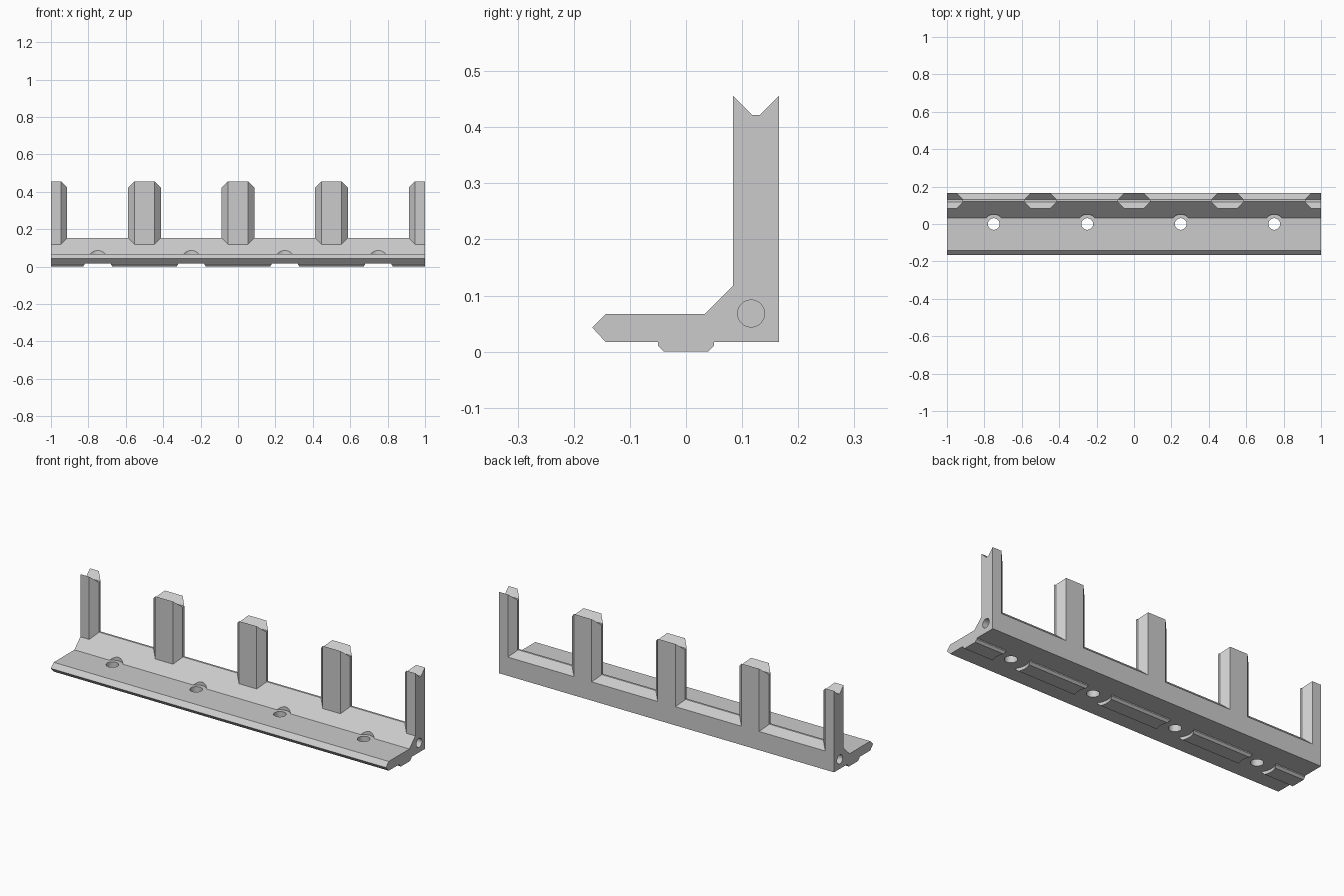
import bpy, bmesh
from math import radians
from mathutils import Vector

default = bpy.data.objects.get("Cube")
if default:
    bpy.data.objects.remove(default)

grey = bpy.data.materials.new("light_grey")
grey.use_nodes = True
grey.diffuse_color = (0.6, 0.6, 0.6, 1)
grey.node_tree.nodes["Principled BSDF"].inputs["Base Color"].default_value = (0.6, 0.6, 0.6, 1)

HOLES = (-0.75, -0.25, 0.25, 0.75)
POSTS = (-1, -0.5, 0, 0.5, 1)


def prism(name, outline, axis, low, high):
    """Extrude a closed outline along x (y, z points) or z (x, y points)."""
    bm = bmesh.new()
    place = (lambda a, b: (low, a, b)) if axis == "x" else (lambda a, b: (a, b, low))
    face = bm.faces.new([bm.verts.new(place(a, b)) for a, b in outline])
    shift = Vector((high - low, 0, 0)) if axis == "x" else Vector((0, 0, high - low))
    new = bmesh.ops.extrude_face_region(bm, geom=[face])["geom"]
    bmesh.ops.translate(bm, vec=shift, verts=[v for v in new if isinstance(v, bmesh.types.BMVert)])
    bmesh.ops.recalc_face_normals(bm, faces=bm.faces)
    mesh = bpy.data.meshes.new(name)
    bm.to_mesh(mesh)
    bm.free()
    mesh.materials.append(grey)
    obj = bpy.data.objects.new(name, mesh)
    bpy.context.collection.objects.link(obj)
    return obj


def cylinder(name, radius, depth, location, turn=0):
    bpy.ops.mesh.primitive_cylinder_add(vertices=48, radius=radius, depth=depth,
                                        location=location, rotation=(0, turn, 0))
    obj = bpy.context.object
    obj.name = name
    obj.data.materials.append(grey)
    return obj


def combine(target, tool, operation="DIFFERENCE"):
    """Apply an exact boolean and discard the tool."""
    bpy.context.view_layer.objects.active = target
    mod = target.modifiers.new("boolean", "BOOLEAN")
    mod.operation, mod.solver, mod.object = operation, "EXACT", tool
    bpy.ops.object.modifier_apply(modifier=mod.name)
    bpy.data.objects.remove(tool)


# Angled rail with a stacking ridge along its rear top
rail = prism("rail", [(-0.167, 0.043), (-0.143, 0.067), (0.033, 0.067), (0.084, 0.118),
                      (0.119, 0.153), (0.13, 0.153), (0.166, 0.118),
                      (0.166, 0.017), (-0.143, 0.017)], "x", -1, 1)

# Locating pad under the rail, interrupted around each screw hole
pad = prism("pad", [(-0.05, 0.03), (-0.05, 0.011), (-0.039, 0), (0.039, 0),
                    (0.05, 0.011), (0.05, 0.03)], "x", -1, 1)
for x in HOLES:
    combine(pad, cylinder("pad_gap", 0.087, 0.2, (x, 0, 0)))
combine(rail, pad, "UNION")

# Posts with pointed sides and a V notch on top; the end ones are halves
for x in POSTS:
    sides = [(0.053, 0.084), (0.087, 0.118), (0.087, 0.132), (0.053, 0.166)]
    right = [(min(x + w, 1), y) for w, y in sides]
    left = [(max(x - w, -1), y) for w, y in reversed(sides)]
    outline = []
    for point in right + left:
        # Merge points that collapse onto the flat end
        if abs(point[0]) < 1 or point[1] in (0.084, 0.166):
            outline.append(point)
    post = prism("post", outline, "z", 0.1, 0.456)
    notch = prism("notch", [(0.074, 0.466), (0.118, 0.422), (0.132, 0.422), (0.176, 0.466)],
                  "x", x - 0.2, x + 0.2)
    combine(post, notch)
    combine(rail, post, "UNION")

# Screw holes with head clearance cut into the sloping face
for x in HOLES:
    combine(rail, cylinder("screw_hole", 0.031, 0.3, (x, 0, 0.05)))
    combine(rail, cylinder("head_clearance", 0.052, 0.1, (x, 0, 0.117)))

# Blind round sockets in both ends
for side in (-1, 1):
    combine(rail, cylinder("end_socket", 0.024, 0.1, (side, 0.116, 0.068), radians(90)))

bpy.ops.object.select_all(action="DESELECT")
rail.select_set(True)
bpy.context.view_layer.objects.active = rail
bpy.ops.object.shade_smooth_by_angle(angle=radians(25))
